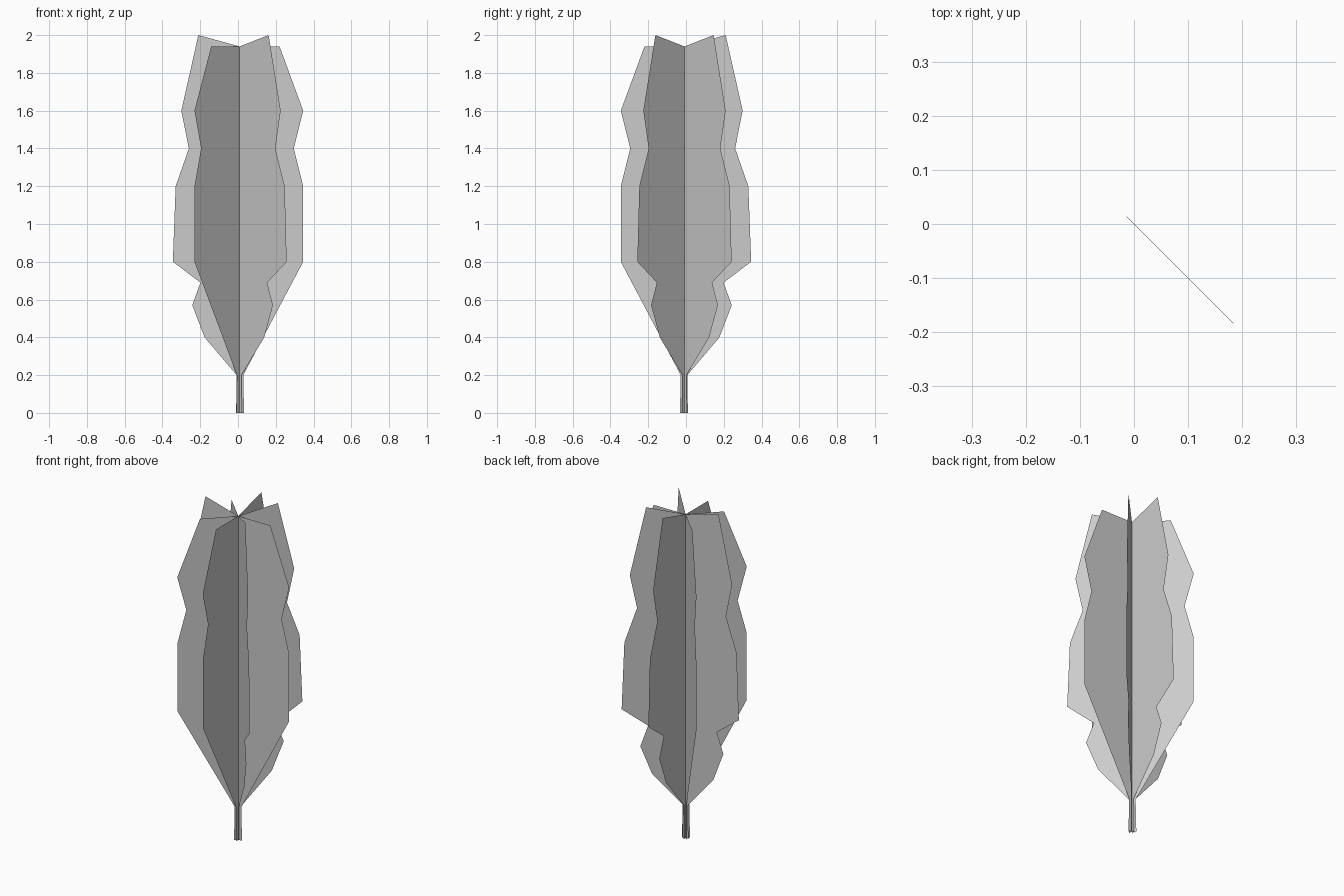
import bpy
import bmesh
from math import radians
from mathutils import Matrix

old = bpy.data.objects.get("Cube")
if old:
    bpy.data.objects.remove(old, do_unlink=True)

# One flat grey for every leaf
grey = bpy.data.materials.new("light grey")
grey.use_nodes = True
colour = (0.6, 0.6, 0.6, 1)
grey.diffuse_color = colour
grey.node_tree.nodes["Principled BSDF"].inputs["Base Color"].default_value = colour

AXIS = (0.008, -0.008, 0)
TOP = 1.94

# Half outlines as (distance from the midrib, height), bottom to top
smooth_half = [(0.024, 0), (0.02, 0.2), (0.337, 0.8), (0.337, 1.2),
               (0.287, 1.4), (0.337, 1.6), (0.212, TOP)]
lobed_half = [(0.018, 0), (0.015, 0.2), (0.185, 0.4), (0.25, 0.57),
              (0.207, 0.69), (0.353, 0.8), (0.338, 1.2),
              (0.268, 1.4), (0.308, 1.6), (0.218, 2)]


def make_leaf(name, angle):
    """Flat leaf folded out from a shared midrib; the lobed half points along angle."""
    bm = bmesh.new()
    foot = bm.verts.new((0, 0, 0))
    crown = bm.verts.new((0, 0, TOP))
    lobed = [bm.verts.new((r, 0, z)) for r, z in lobed_half]
    smooth = [bm.verts.new((-r, 0, z)) for r, z in smooth_half]
    bm.faces.new([foot] + lobed + [crown])
    bm.faces.new([crown] + smooth[::-1] + [foot])
    turn = Matrix.Translation(AXIS) @ Matrix.Rotation(radians(angle), 4, "Z")
    bm.transform(turn)
    mesh = bpy.data.meshes.new(name)
    bm.to_mesh(mesh)
    bm.free()
    mesh.materials.append(grey)
    leaf = bpy.data.objects.new(name, mesh)
    bpy.context.collection.objects.link(leaf)


# Four leaves crossing on the same stem
make_leaf("leaf_across", 180)
make_leaf("leaf_lengthwise", 90)
make_leaf("leaf_diagonal_back", 45)
make_leaf("leaf_diagonal_front", -45)
